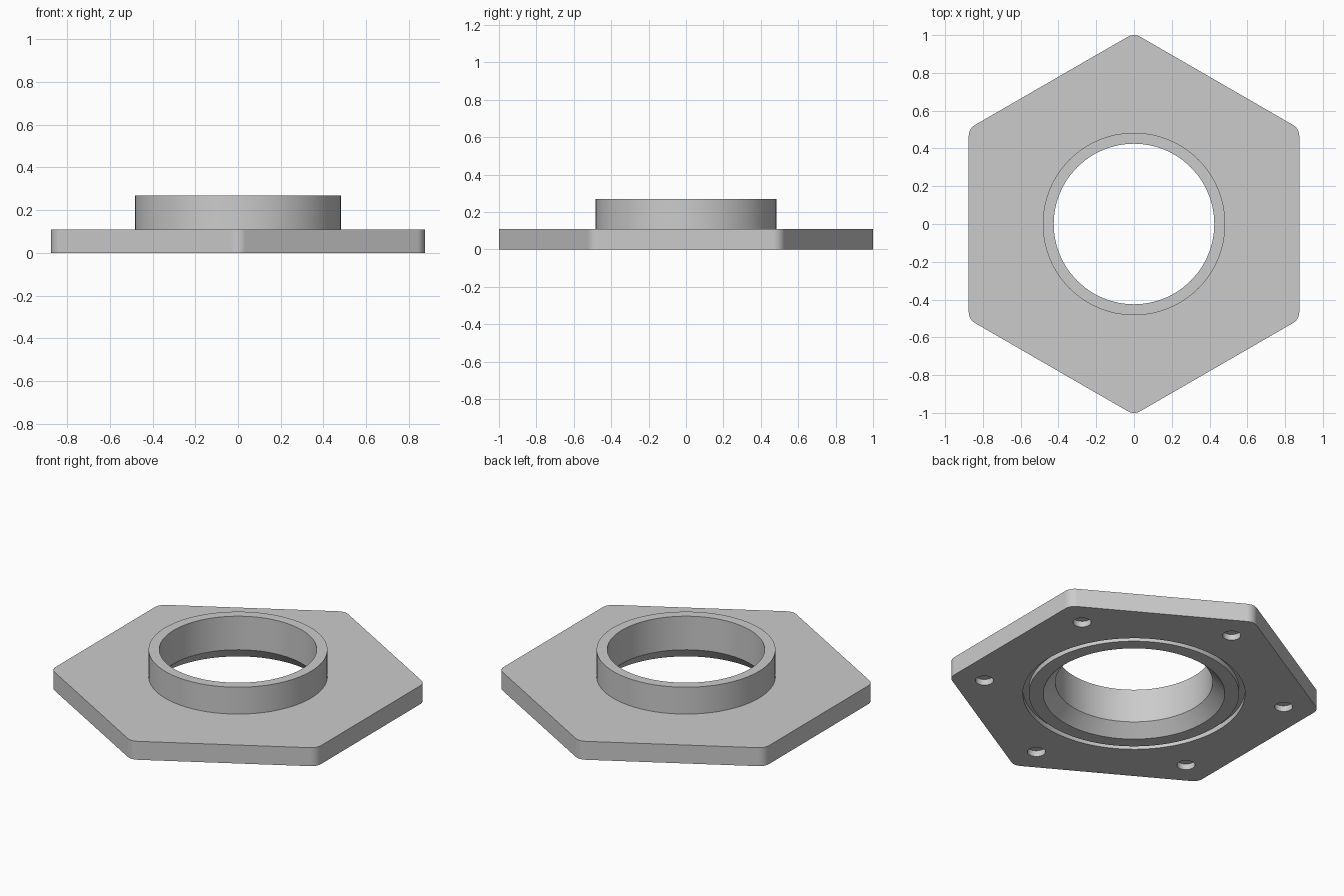
import bpy
import bmesh
from math import sin, cos, pi, radians

if "Cube" in bpy.data.objects:
    bpy.data.objects.remove(bpy.data.objects["Cube"], do_unlink=True)

PLATE_TOP = 0.11
COLLAR_TOP = 0.27
SEGMENTS = 96

grey = bpy.data.materials.new("light grey")
grey.use_nodes = True
colour = (0.6, 0.6, 0.6, 1)
grey.diffuse_color = colour
grey.node_tree.nodes["Principled BSDF"].inputs["Base Color"].default_value = colour


def finish(name, bm):
    bmesh.ops.recalc_face_normals(bm, faces=bm.faces)
    mesh = bpy.data.meshes.new(name)
    bm.to_mesh(mesh)
    bm.free()
    mesh.materials.append(grey)
    obj = bpy.data.objects.new(name, mesh)
    bpy.context.collection.objects.link(obj)
    return obj


def prism(name, outline, z0, z1):
    """Extrude a flat outline from z0 to z1."""
    bm = bmesh.new()
    base = bm.faces.new([bm.verts.new((x, y, z0)) for x, y in outline])
    new = bmesh.ops.extrude_face_region(bm, geom=[base])["geom"]
    tops = [v for v in new if isinstance(v, bmesh.types.BMVert)]
    bmesh.ops.translate(bm, verts=tops, vec=(0, 0, z1 - z0))
    return finish(name, bm)


def circle(radius, count, cx=0, cy=0):
    return [(cx + radius * cos(2 * pi * i / count), cy + radius * sin(2 * pi * i / count))
            for i in range(count)]


def lathe(name, profile, closed):
    """Revolve (radius, z) points: a closed ring section, or a capped stack."""
    bm = bmesh.new()
    rings = [[bm.verts.new((x, y, z)) for x, y in circle(r, SEGMENTS)] for r, z in profile]
    pairs = list(zip(rings, rings[1:]))
    if closed:
        pairs.append((rings[-1], rings[0]))
    else:
        bm.faces.new(rings[0])
        bm.faces.new(rings[-1])
    for a, b in pairs:
        for i in range(SEGMENTS):
            j = (i + 1) % SEGMENTS
            bm.faces.new((a[i], a[j], b[j], b[i]))
    return finish(name, bm)


def combine(target, tool, operation):
    tool.hide_render = True
    mod = target.modifiers.new(operation.lower(), 'BOOLEAN')
    mod.operation = operation
    mod.solver = 'EXACT'
    mod.object = tool
    bpy.context.view_layer.objects.active = target
    bpy.ops.object.modifier_apply(modifier=mod.name)
    bpy.data.objects.remove(tool, do_unlink=True)


# Hexagonal plate with rounded corners
corner_radius = 0.067
corner_centre = 1 - corner_radius
outline = []
for k in range(6):
    a = radians(90 + 60 * k)
    for s in range(9):
        b = a + radians(-30 + 60 * s / 8)
        outline.append((corner_centre * cos(a) + corner_radius * cos(b),
                        corner_centre * sin(a) + corner_radius * sin(b)))
flange = prism("flange", outline, 0, PLATE_TOP)

# Raised collar
combine(flange, prism("collar", circle(0.483, SEGMENTS), 0.05, COLLAR_TOP), 'UNION')

# Through bore, flared at the underside
bore = lathe("bore_cutter", [(0.536, -0.05), (0.49, 0), (0.425, 0.07), (0.425, 0.4)], False)
combine(flange, bore, 'DIFFERENCE')

# Seal groove in the underside
groove = lathe("groove_cutter", [(0.568, -0.05), (0.6, -0.05), (0.6, 0.03), (0.568, 0.03)], True)
combine(flange, groove, 'DIFFERENCE')

# Blind hole near each corner, from below
for k in range(6):
    a = radians(90 + 60 * k)
    hole = prism("hole_cutter", circle(0.049, 32, 0.82 * cos(a), 0.82 * sin(a)), -0.05, 0.035)
    combine(flange, hole, 'DIFFERENCE')

# Smooth curves, crisp edges
bpy.ops.object.select_all(action='DESELECT')
flange.select_set(True)
bpy.context.view_layer.objects.active = flange
bpy.ops.object.shade_smooth_by_angle(angle=radians(25))
weighted = flange.modifiers.new("weighted_normals", 'WEIGHTED_NORMAL')
weighted.keep_sharp = True
